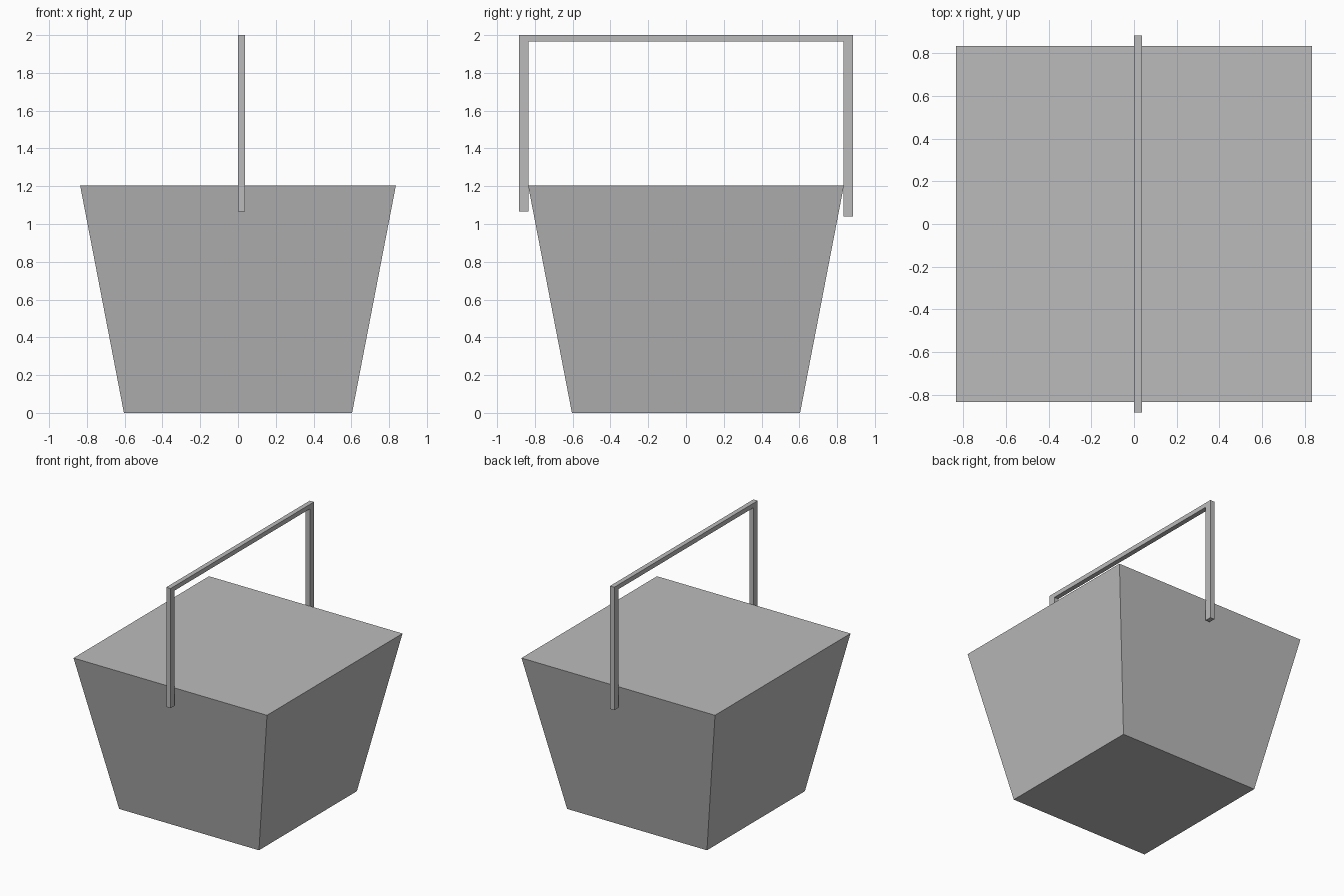
import bpy
import bmesh

if "Cube" in bpy.data.objects:
    bpy.data.objects.remove(bpy.data.objects["Cube"], do_unlink=True)

GREY = (0.5, 0.5, 0.5, 1.0)
grey = bpy.data.materials.new("plain_grey")
grey.use_nodes = True
grey.diffuse_color = GREY
grey.node_tree.nodes["Principled BSDF"].inputs["Base Color"].default_value = GREY


def make_object(name, bm):
    bmesh.ops.recalc_face_normals(bm, faces=bm.faces)
    mesh = bpy.data.meshes.new(name)
    bm.to_mesh(mesh)
    bm.free()
    mesh.materials.append(grey)
    obj = bpy.data.objects.new(name, mesh)
    bpy.context.collection.objects.link(obj)
    return obj


# Basket body: a closed box that flares toward the top
HEIGHT, BOTTOM, TOP = 1.205, 0.604, 0.836
bm = bmesh.new()
bmesh.ops.create_cube(bm, size=2)
for v in bm.verts:
    half = TOP if v.co.z > 0 else BOTTOM
    v.co.x *= half
    v.co.y *= half
    v.co.z = HEIGHT if v.co.z > 0 else 0
make_object("basket_body", bm)

# Handle: a square arch outline in the side plane, extruded to its width
OUTER, INNER, WIDTH = 0.885, 0.834, 0.037
profile = [(-OUTER, 1.065), (-OUTER, 2), (OUTER, 2), (OUTER, 1.04),
           (INNER, 1.04), (INNER, 1.965), (-INNER, 1.965), (-INNER, 1.065)]
bm = bmesh.new()
face = bm.faces.new([bm.verts.new((0, y, z)) for y, z in profile])
side = bmesh.ops.extrude_face_region(bm, geom=[face])["geom"]
bmesh.ops.translate(bm, vec=(WIDTH, 0, 0),
                    verts=[e for e in side if isinstance(e, bmesh.types.BMVert)])
make_object("handle", bm)
